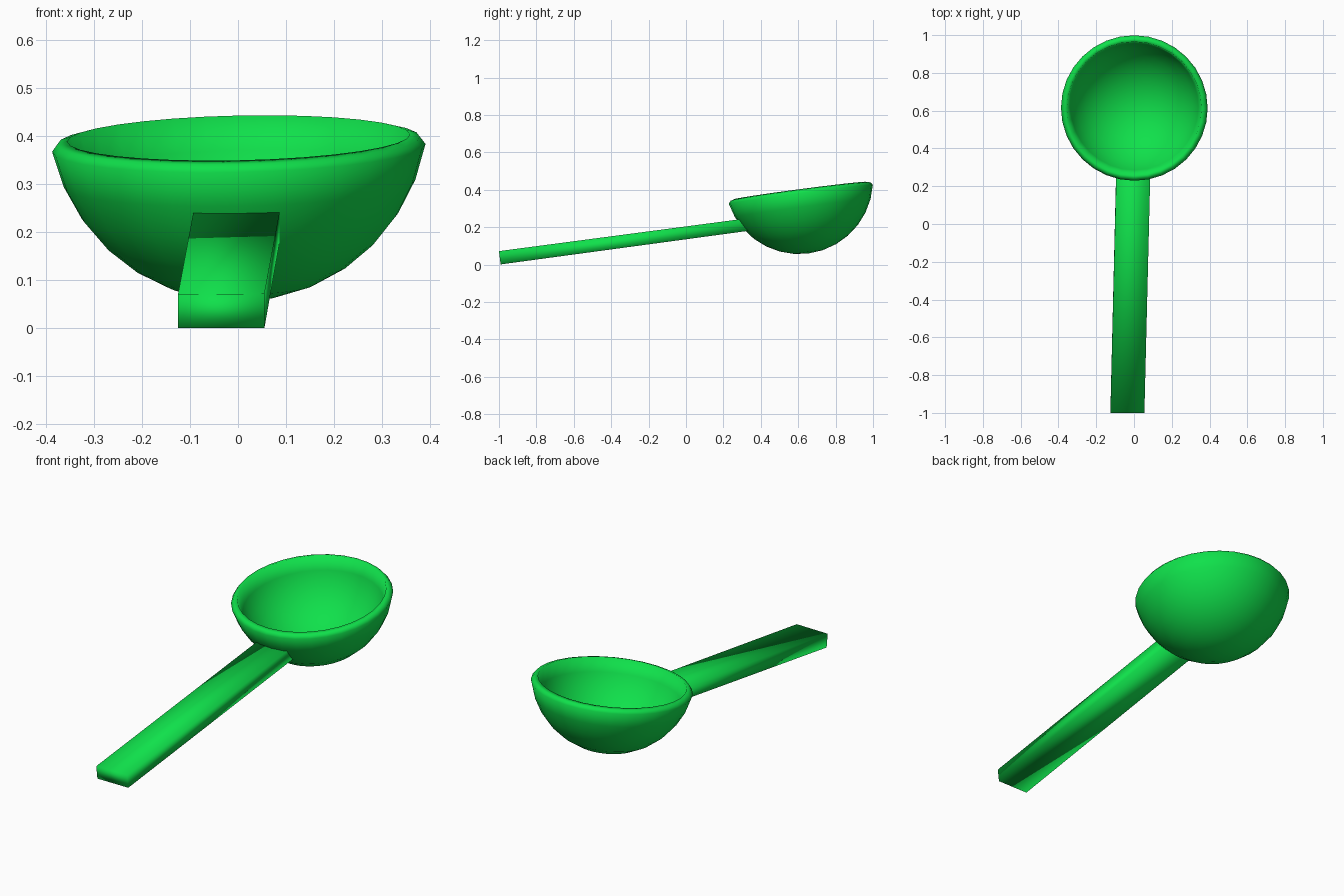
import bpy, bmesh, math
from mathutils import Matrix, Vector

if "Cube" in bpy.data.objects:
    bpy.data.objects.remove(bpy.data.objects["Cube"])

green = bpy.data.materials.new("green_plastic")
green.diffuse_color = (0.005, 0.75, 0.07, 1)
green.use_nodes = True
green.node_tree.nodes["Principled BSDF"].inputs["Base Color"].default_value = green.diffuse_color


def finish(bm, name):
    bmesh.ops.recalc_face_normals(bm, faces=bm.faces)
    mesh = bpy.data.meshes.new(name)
    bm.to_mesh(mesh)
    bm.free()
    mesh.materials.append(green)
    for p in mesh.polygons:
        p.use_smooth = True
    obj = bpy.data.objects.new(name, mesh)
    bpy.context.collection.objects.link(obj)
    return obj


def arc(radius, last_angle, steps):
    """Arc profile (r, z) rising from the bottom pole."""
    return [(radius * math.sin(a), -radius * math.cos(a))
            for a in (math.radians(last_angle) * i / steps for i in range(steps + 1))]


# Bowl: double-walled partial sphere with a rounded lip, slightly tilted
profile = arc(0.396, 78.75, 7) + [(0.377, -0.062)] + arc(0.361, 81, 7)[::-1]
bm = bmesh.new()
verts = [bm.verts.new((r, 0, z)) for r, z in profile]
edges = [bm.edges.new(pair) for pair in zip(verts, verts[1:])]
bmesh.ops.spin(bm, geom=verts + edges, cent=(0, 0, 0), axis=(0, 0, 1),
               angle=math.tau, steps=32, use_duplicate=False)
bmesh.ops.remove_doubles(bm, verts=bm.verts, dist=1e-4)
bowl = finish(bm, "bowl")
bowl.matrix_world = (Matrix.Translation((0, 0.604, 0.452))
                     @ Matrix.Rotation(math.radians(7.5), 4, 'X')
                     @ Matrix.Rotation(math.radians(-1.2), 4, 'Y'))

# Handle: smooth-shaded sloping bar whose far end is buried in the bowl wall
bm = bmesh.new()
bmesh.ops.create_cube(bm, size=2)
for v in bm.verts:
    sx, far, top = v.co.x, v.co.y > 0, v.co.z > 0
    if far:
        y, z = (0.295, 0.241) if top else (0.345, 0.182)
    else:
        y, z = (-1.0, 0.070) if top else (-0.991, 0.001)
    v.co = Vector(((-0.003 if far else -0.035) + 0.09 * sx, y, z + 0.001 * (sx + 1) * top))
finish(bm, "handle")
